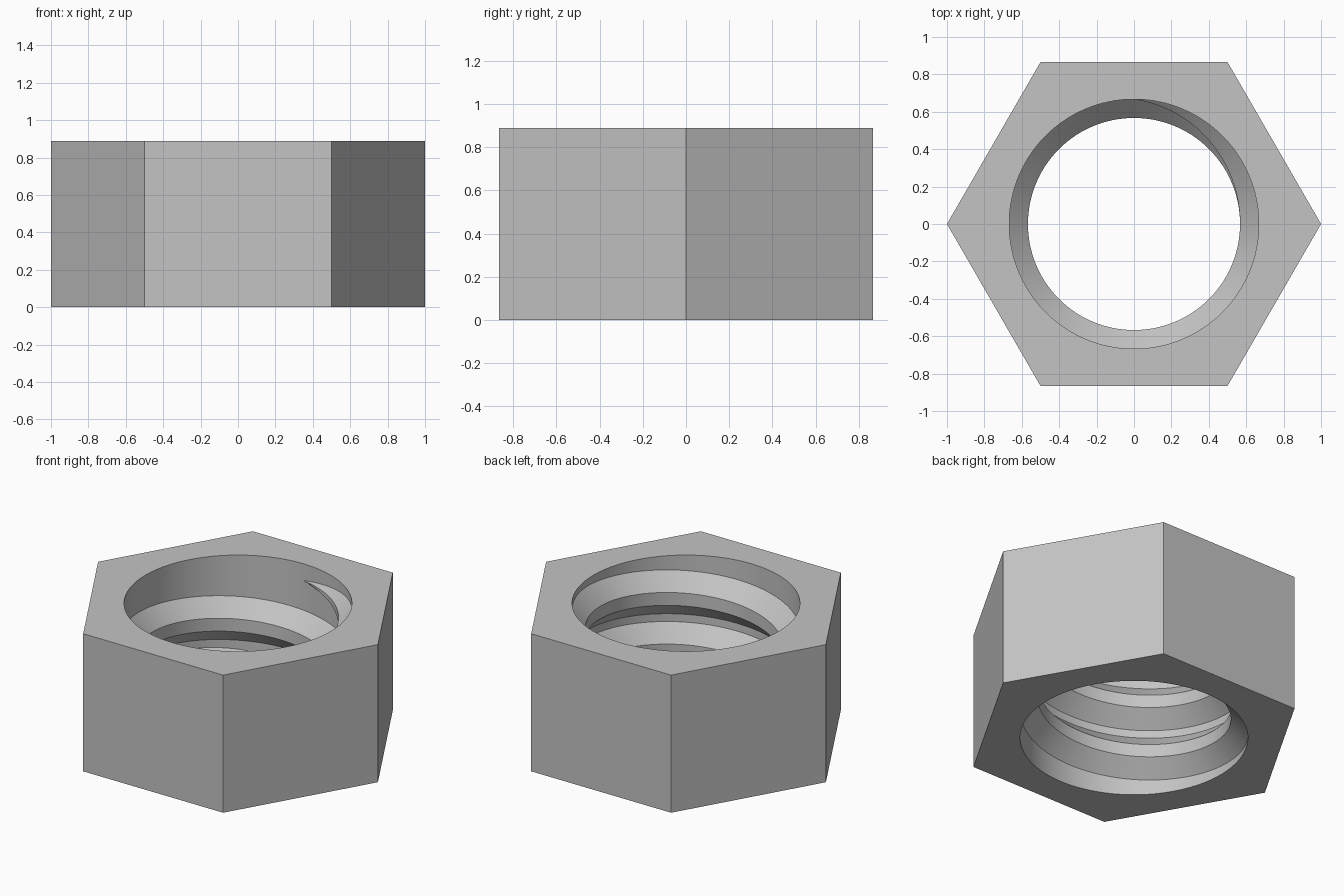
import bpy
import bmesh
from math import sin, cos, pi, radians

cube = bpy.data.objects.get("Cube")
if cube:
    bpy.data.objects.remove(cube, do_unlink=True)

HEIGHT = 0.889
BORE = 0.667          # thread root radius
DEPTH = 0.1           # thread depth
PITCH = 1 / 3
CREST = 0.0415        # half width of the crest
ROOT = 0.1415         # half width of the ridge at the wall
SEGMENTS = 120

steel = bpy.data.materials.new("grey_steel")
steel.use_nodes = True
steel.diffuse_color = (0.55, 0.55, 0.55, 1)
steel.node_tree.nodes["Principled BSDF"].inputs["Base Color"].default_value = (0.55, 0.55, 0.55, 1)


def polar(radius, angle, z):
    return radius * cos(angle), radius * sin(angle), z


def hexagon_radius(angle):
    return cos(pi / 6) / cos(angle % (pi / 3) - pi / 6)


def finish(name, bm):
    mesh = bpy.data.meshes.new(name)
    bm.to_mesh(mesh)
    bm.free()
    mesh.materials.append(steel)
    obj = bpy.data.objects.new(name, mesh)
    bpy.context.collection.objects.link(obj)
    bpy.ops.object.select_all(action="DESELECT")
    obj.select_set(True)
    bpy.context.view_layer.objects.active = obj
    bpy.ops.object.shade_smooth_by_angle(angle=radians(30))


# Hexagonal body with a round bore
bm = bmesh.new()
rings = []
for i in range(SEGMENTS):
    a = 2 * pi * i / SEGMENTS
    h = hexagon_radius(a)
    section = [(BORE, HEIGHT), (h, HEIGHT), (h, 0), (BORE, 0)]
    rings.append([bm.verts.new(polar(r, a, z)) for r, z in section])
for i in range(SEGMENTS):
    here, there = rings[i - 1], rings[i]
    for k in range(4):
        bm.faces.new((here[k - 1], here[k], there[k], there[k - 1]))
bmesh.ops.recalc_face_normals(bm, faces=bm.faces)
finish("nut_body", bm)

# Right-hand thread ridge, fading into the wall over a quarter turn at each end
END_Z = 0.698         # ridge centre where the upper fade begins, at angle zero
START = -576          # angle where the lower fade ends, in degrees
bm = bmesh.new()
sections = []
for degrees in range(START - 90, 91, 3):
    a = radians(degrees)
    beyond = max(degrees, START - degrees, 0)
    size = cos(radians(beyond))
    z = END_Z + PITCH * degrees / 360
    crest = BORE - DEPTH * size
    profile = [(BORE, ROOT), (crest, CREST), (crest, -CREST), (BORE, -ROOT)]
    sections.append([bm.verts.new(polar(r, a, z + w * size)) for r, w in profile])
for here, there in zip(sections, sections[1:]):
    for k in range(3):
        bm.faces.new((here[k], there[k], there[k + 1], here[k + 1]))
bmesh.ops.remove_doubles(bm, verts=bm.verts, dist=0.0001)
finish("inner_thread", bm)
